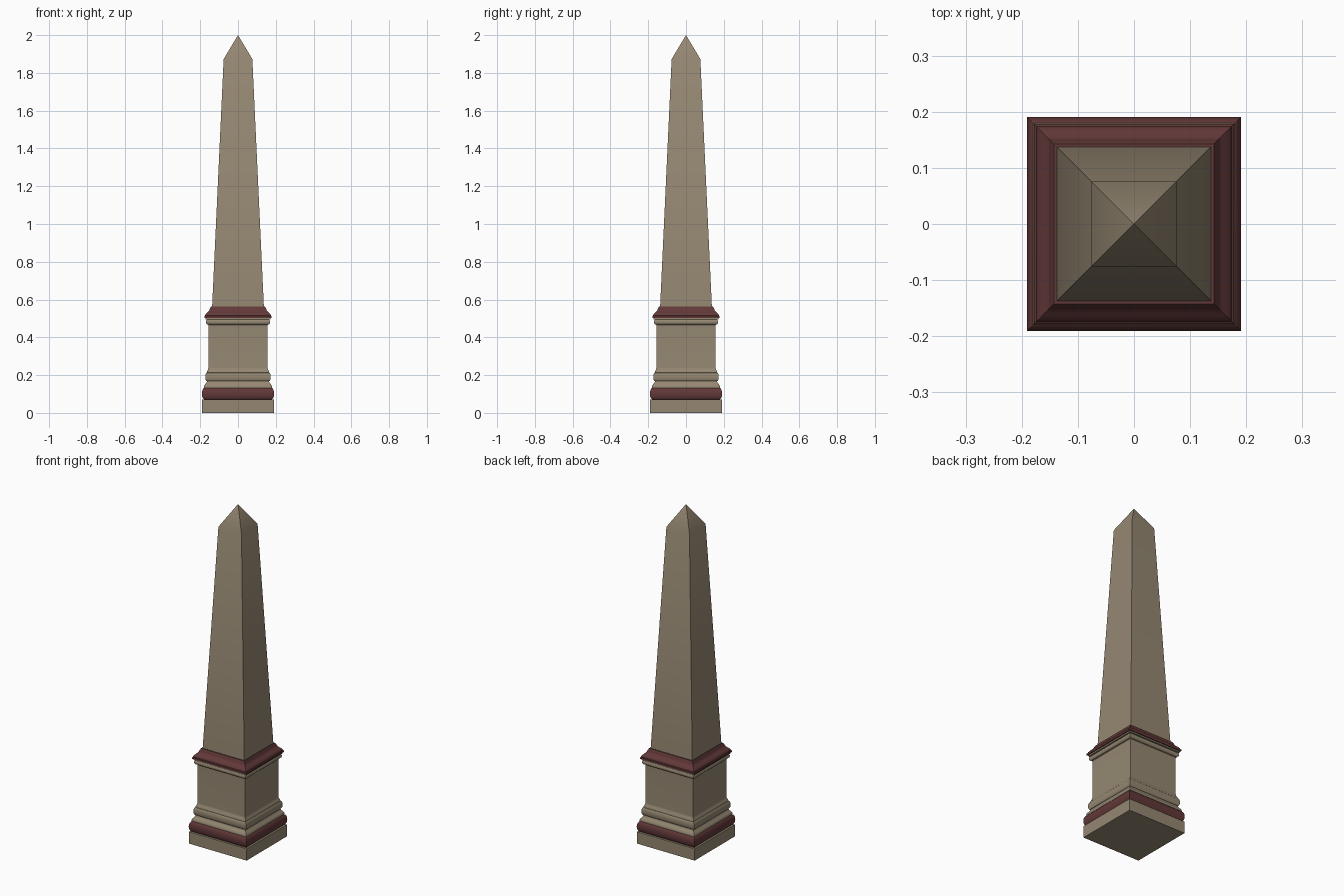
import bpy, bmesh, math

if "Cube" in bpy.data.objects:
    bpy.data.objects.remove(bpy.data.objects["Cube"])


def material(name, rgb):
    m = bpy.data.materials.new(name)
    m.diffuse_color = (*rgb, 1)
    m.use_nodes = True
    m.node_tree.nodes["Principled BSDF"].inputs["Base Color"].default_value = m.diffuse_color
    return m


STONE = material("tan stone", (0.30, 0.245, 0.168))
RED = material("dark red stone", (0.122, 0.040, 0.040))


def arc(r0, r1, z0, z1, a0, a1, n=8):
    """Quarter or half ellipse: half width r0..r1 by cosine, height z0..z1 by sine."""
    pts = []
    for i in range(n + 1):
        a = math.radians(a0 + (a1 - a0) * i / n)
        pts.append((r0 + (r1 - r0) * math.cos(a), z0 + (z1 - z0) * math.sin(a)))
    return pts


def bead(r_in, r_out, z0, z1, n=12):
    """Half-round moulding between two heights."""
    return arc(r_in, r_out, (z0 + z1) / 2, z1, -90, 90, n)


def ogee(r0, r1, z0, z1, n=10):
    """S-curve between two half widths."""
    return [(r0 + (r1 - r0) * (1 - math.cos(math.pi * i / n)) / 2, z0 + (z1 - z0) * i / n)
            for i in range(n + 1)]


def square_loft(name, profile, mat):
    """Square tower with mitred corners from (half width, height) points."""
    bm = bmesh.new()
    rings = []
    for r, z in profile:
        if r == 0:
            rings.append([bm.verts.new((0, 0, z))])
        else:
            rings.append([bm.verts.new((sx * r, sy * r, z))
                          for sx, sy in ((-1, -1), (1, -1), (1, 1), (-1, 1))])
    for a, b in zip(rings, rings[1:]):
        for i in range(4):
            j = (i + 1) % 4
            bm.faces.new([a[i], a[j], b[0]] if len(b) == 1 else [a[i], a[j], b[j], b[i]])
    bm.faces.new(rings[0][::-1])
    if len(rings[-1]) == 4:
        bm.faces.new(rings[-1])
    bmesh.ops.remove_doubles(bm, verts=bm.verts, dist=1e-5)
    bmesh.ops.recalc_face_normals(bm, faces=bm.faces)
    me = bpy.data.meshes.new(name)
    bm.to_mesh(me)
    bm.free()
    me.materials.append(mat)
    ob = bpy.data.objects.new(name, me)
    bpy.context.collection.objects.link(ob)
    bpy.ops.object.select_all(action='DESELECT')
    ob.select_set(True)
    bpy.context.view_layer.objects.active = ob
    bpy.ops.object.shade_smooth_by_angle(angle=math.radians(30))
    return ob


# Base slab and rounded red moulding
square_loft("plinth", [(0.19, 0), (0.19, 0.07)], STONE)
square_loft("base_moulding", bead(0.176, 0.191, 0.07, 0.133), RED)

# Pedestal: flared foot, bead, cove, straight block, small cornice bead
pedestal = [(0.18, 0.133), (0.18, 0.138)]
pedestal += ogee(0.18, 0.165, 0.138, 0.168)
pedestal += bead(0.165, 0.173, 0.168, 0.213)
pedestal += ogee(0.165, 0.157, 0.213, 0.24)
pedestal += [(0.157, 0.465)]
pedestal += bead(0.16, 0.17, 0.468, 0.495)
pedestal += [(0.172, 0.495), (0.172, 0.503)]
square_loft("pedestal", pedestal, STONE)

# Red cap moulding
square_loft("cap_moulding",
            [(0.178, 0.503), (0.178, 0.512)] + ogee(0.174, 0.150, 0.515, 0.55)
            + [(0.143, 0.562)], RED)

# Tapered shaft with pointed top
square_loft("shaft", [(0.137, 0.562), (0.076, 1.873), (0, 2.0)], STONE)
